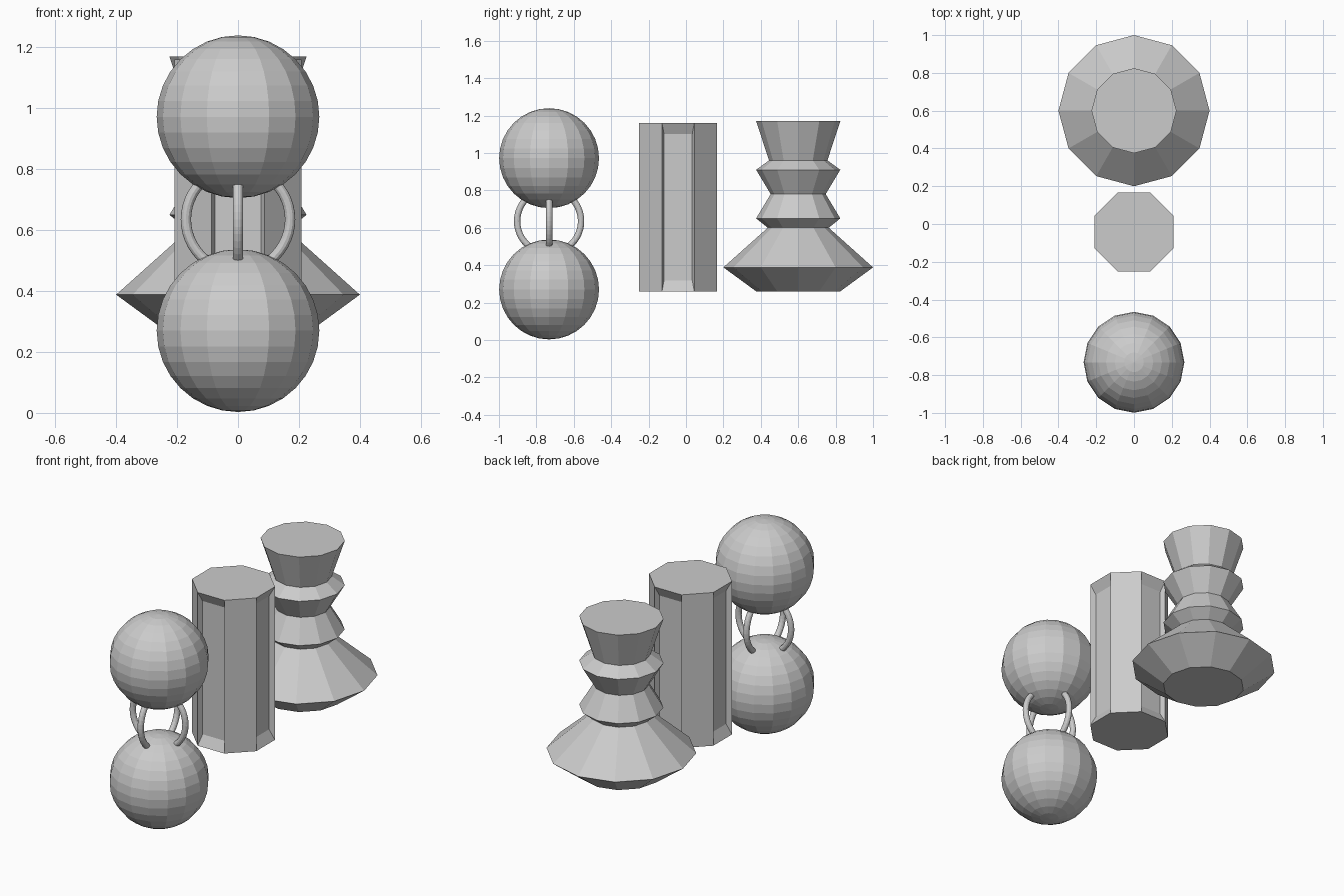
import bpy
import bmesh
from math import pi, cos, sin
from mathutils import Vector

cube = bpy.data.objects.get("Cube")
if cube:
    bpy.data.objects.remove(cube, do_unlink=True)

grey = bpy.data.materials.new("plain grey")
grey.use_nodes = True
grey.diffuse_color = (0.6, 0.6, 0.6, 1)
grey.node_tree.nodes["Principled BSDF"].inputs["Base Color"].default_value = (0.6, 0.6, 0.6, 1)


def finish(obj, name):
    obj.name = name
    obj.data.name = name
    obj.data.materials.clear()
    obj.data.materials.append(grey)
    return obj


def from_bmesh(bm, name, location):
    bmesh.ops.recalc_face_normals(bm, faces=bm.faces)
    mesh = bpy.data.meshes.new(name)
    bm.to_mesh(mesh)
    bm.free()
    obj = bpy.data.objects.new(name, mesh)
    obj.location = location
    bpy.context.collection.objects.link(obj)
    return finish(obj, name)


def stack_rings(bm, profile, sides, turn=0.0):
    """Closed faceted solid from (radius, height) pairs."""
    rings = []
    for r, z in profile:
        rings.append([bm.verts.new((r * cos(turn + 2 * pi * i / sides),
                                    r * sin(turn + 2 * pi * i / sides), z))
                      for i in range(sides)])
    for low, high in zip(rings, rings[1:]):
        for i in range(sides):
            j = (i + 1) % sides
            bm.faces.new((low[i], low[j], high[j], high[i]))
    bm.faces.new(rings[0][::-1])
    bm.faces.new(rings[-1])


# Two faceted balls, one above the other
FRONT_Y = -0.732
for name, z in (("lower_ball", 0.27), ("upper_ball", 0.972)):
    bpy.ops.mesh.primitive_uv_sphere_add(segments=16, ring_count=16, radius=0.267,
                                         location=(0, FRONT_Y, z))
    finish(bpy.context.object, name)

# Two crossed upright rings joining the balls
for name, rotation in (("side_to_side_ring", (pi / 2, 0, 0)),
                       ("front_to_back_ring", (0, pi / 2, 0))):
    bpy.ops.mesh.primitive_torus_add(major_radius=0.171, minor_radius=0.017,
                                     major_segments=48, minor_segments=12,
                                     location=(0, FRONT_Y, 0.635), rotation=rotation)
    finish(bpy.context.object, name)

# Octagonal column with a sunken panel on each of its four square-on sides
bm = bmesh.new()
stack_rings(bm, [(0.226, 0.26), (0.226, 1.16)], 8, pi / 8)
bmesh.ops.recalc_face_normals(bm, faces=bm.faces)
panels = [f for f in bm.faces
          if abs(f.normal.z) < 0.1 and max(abs(f.normal.x), abs(f.normal.y)) > 0.99]
for face in panels:
    inward = -face.normal.copy()
    centre = face.calc_center_median()
    panel = bmesh.ops.extrude_discrete_faces(bm, faces=[face])["faces"][0]
    for v in panel.verts:
        v.co = centre + (v.co - centre) * 0.87 + inward * 0.03
from_bmesh(bm, "panelled_column", Vector((0, -0.042, 0)))

# Turned twelve-sided pillar with a wide flared base
bm = bmesh.new()
stack_rings(bm, [(0.225, 0.26), (0.4, 0.388), (0.163, 0.6), (0.225, 0.65),
                 (0.147, 0.78), (0.225, 0.91), (0.156, 0.96), (0.225, 1.17)], 12)
from_bmesh(bm, "turned_pillar", Vector((0, 0.6, 0)))
